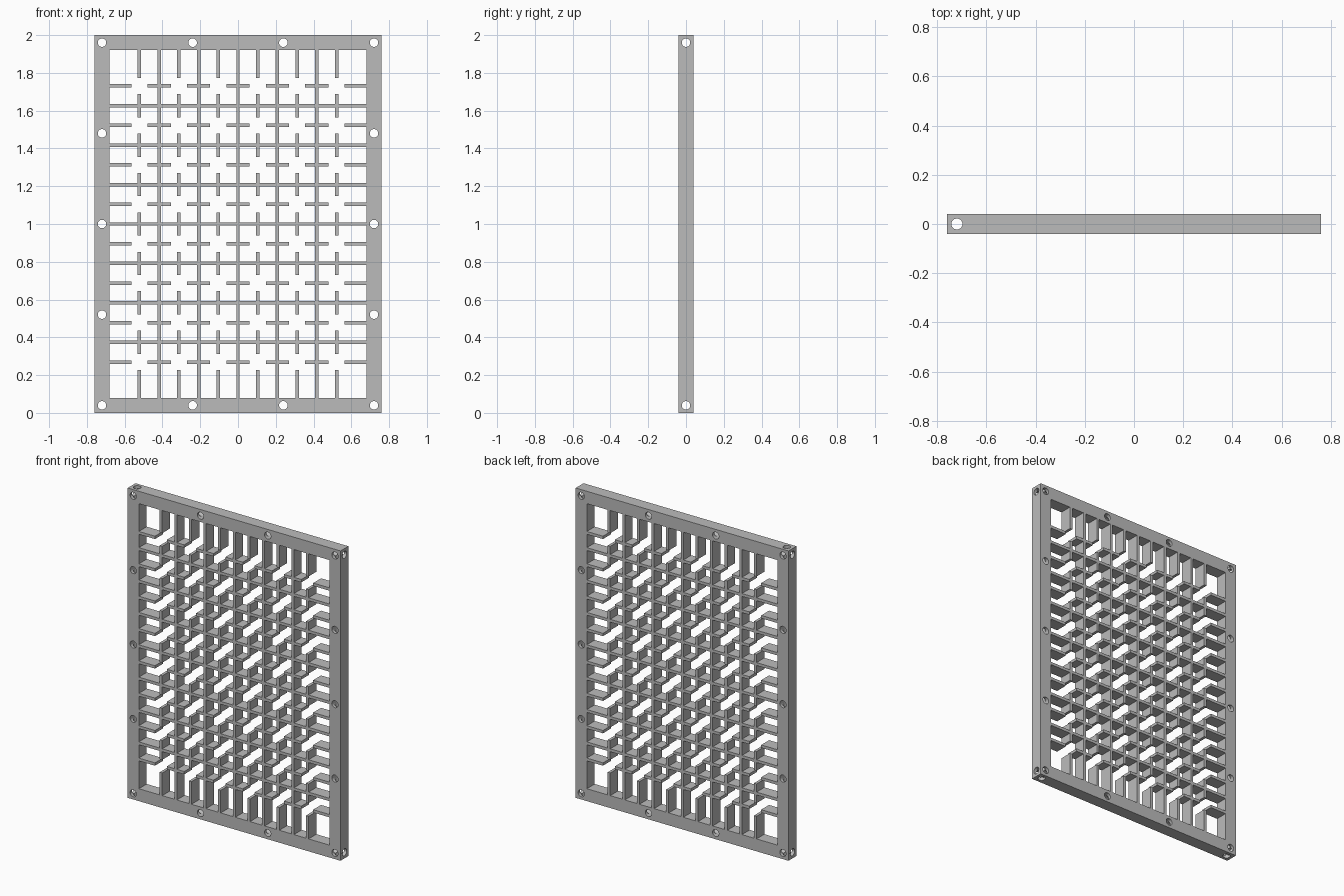
import bpy, bmesh, math
from mathutils import Vector

if "Cube" in bpy.data.objects:
    bpy.data.objects.remove(bpy.data.objects["Cube"], do_unlink=True)

W, H, T = 0.76, 1.0, 0.04        # half width, half height, half thickness
RIM = 0.08                       # frame width
PITCH, BAR, STUB = 0.209, 0.0185, 0.062
HOLE = 0.0225

grey = bpy.data.materials.new("mid grey")
grey.use_nodes = True
grey.diffuse_color = (0.5, 0.5, 0.5, 1)
grey.node_tree.nodes["Principled BSDF"].inputs["Base Color"].default_value = (0.5, 0.5, 0.5, 1)


def new_object(name, bm):
    mesh = bpy.data.meshes.new(name)
    bm.to_mesh(mesh)
    bm.free()
    mesh.materials.append(grey)
    obj = bpy.data.objects.new(name, mesh)
    bpy.context.collection.objects.link(obj)
    return obj


def plate(name, xs, zs, solid):
    """Fill the grid cells that pass the rule, then extrude to full thickness."""
    bm = bmesh.new()
    for x0, x1 in zip(xs, xs[1:]):
        for z0, z1 in zip(zs, zs[1:]):
            if solid((x0 + x1) / 2, (z0 + z1) / 2):
                bm.faces.new([bm.verts.new((x, -T, z + H)) for x, z in
                              ((x0, z0), (x1, z0), (x1, z1), (x0, z1))])
    bmesh.ops.remove_doubles(bm, verts=bm.verts, dist=1e-5)
    out = bmesh.ops.extrude_face_region(bm, geom=bm.faces[:], use_keep_orig=True)
    moved = [v for v in out["geom"] if isinstance(v, bmesh.types.BMVert)]
    bmesh.ops.translate(bm, verts=moved, vec=(0, 2 * T, 0))
    bmesh.ops.recalc_face_normals(bm, faces=bm.faces)
    return new_object(name, bm)


def drills(name, axis, points, length):
    """Hidden cutter made of parallel cylinders."""
    bm = bmesh.new()
    turn = Vector((0, 0, 1)).rotation_difference(Vector(axis)).to_matrix().to_4x4()
    for p in points:
        made = bmesh.ops.create_cone(bm, cap_ends=True, segments=32, radius1=HOLE,
                                     radius2=HOLE, depth=length, matrix=turn)
        bmesh.ops.translate(bm, verts=made["verts"], vec=p)
    obj = new_object(name, bm)
    obj.hide_render = True
    obj.hide_set(True)
    return obj


# Lattice: full bars on each pitch, short stubs half way between them
def offset(v):
    return abs(v - round(v / PITCH) * PITCH)


def bars(a, b, full_a, edge_b):
    if abs(a) < full_a and offset(a) < BAR / 2:
        return True
    on_stub = abs(a) < full_a + PITCH / 2 and PITCH / 2 - offset(a) < BAR / 2
    return on_stub and (offset(b) < STUB or abs(b) > edge_b)


def cuts(count, edge):
    lines = {-edge, edge}
    for i in range(-count, count + 1):
        half = BAR / 2 if i % 2 or abs(i) < count else STUB
        for d in {half, STUB} if i % 2 == 0 else {half}:
            lines |= {round(i * PITCH / 2 + d, 5), round(i * PITCH / 2 - d, 5)}
    return sorted(v for v in lines if abs(v) <= edge)


in_x, in_z = W - RIM, H - RIM
nx, nz = 3, 4                    # pitches from the centre to the last missing bar
full_x, full_z = (nx - 0.5) * PITCH, (nz - 0.5) * PITCH
lattice = plate("lattice", cuts(2 * nx, in_x), cuts(2 * nz, in_z),
                lambda x, z: bars(x, z, full_x, nz * PITCH) or bars(z, x, full_z, nx * PITCH))

# Frame
frame = plate("frame", [-W, -in_x, in_x, W], [-H, -in_z, in_z, H],
              lambda x, z: abs(x) > in_x or abs(z) > in_z)

# Screw holes: face holes around the rim, edge holes through the rails and stiles
mx, mz = W - RIM / 2, H - RIM / 2
face_points = [(x, 0, H + s * mz) for s in (-1, 1) for x in (-mx, -mx / 3, mx / 3, mx)]
face_points += [(s * mx, 0, H + z) for s in (-1, 1) for z in (-mz / 2, 0, mz / 2)]
cutters = [
    drills("face_hole_cutter", (0, 1, 0), face_points, 4 * T),
    drills("rail_hole_cutter", (1, 0, 0), [(0, 0, H - mz), (0, 0, H + mz)], 2 * W + RIM),
    drills("stile_hole_cutter", (0, 0, 1), [(-mx, 0, H), (mx, 0, H)], 2 * H + RIM),
]
for cutter in cutters:
    mod = frame.modifiers.new(cutter.name, "BOOLEAN")
    mod.operation = "DIFFERENCE"
    mod.solver = "EXACT"
    mod.object = cutter

# Apply the drilling and keep the edges sharp
bpy.ops.object.select_all(action="DESELECT")
bpy.context.view_layer.objects.active = frame
frame.select_set(True)
for mod in list(frame.modifiers):
    bpy.ops.object.modifier_apply(modifier=mod.name)
bpy.ops.object.shade_smooth_by_angle(angle=math.radians(30))
for cutter in cutters:
    bpy.data.objects.remove(cutter, do_unlink=True)
